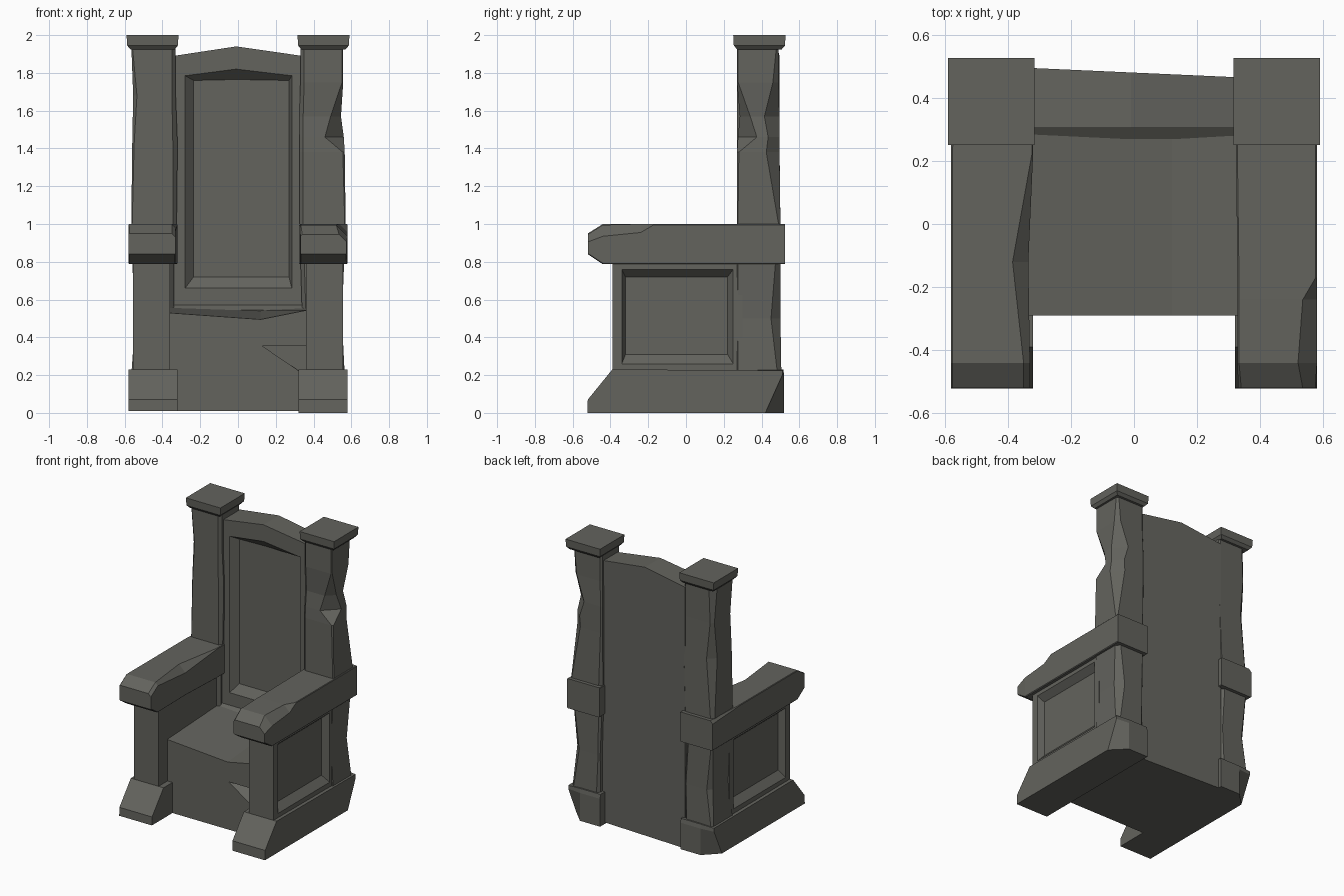
import bpy, bmesh

stone = bpy.data.materials.new("dark grey stone")
stone.diffuse_color = (0.125, 0.125, 0.11, 1)


def loft(name, rings):
    """Skin a list of equal-length point rings and cap both ends."""
    bm = bmesh.new()
    vs = [[bm.verts.new(p) for p in r] for r in rings]
    n = len(rings[0])
    for a, b in zip(vs, vs[1:]):
        for i in range(n):
            j = (i + 1) % n
            bm.faces.new((a[i], a[j], b[j], b[i]))
    bm.faces.new(vs[0][::-1])
    bm.faces.new(vs[-1])
    bmesh.ops.recalc_face_normals(bm, faces=bm.faces)
    me = bpy.data.meshes.new(name)
    bm.to_mesh(me)
    bm.free()
    me.materials.append(stone)
    ob = bpy.data.objects.new(name, me)
    bpy.context.collection.objects.link(ob)
    return ob


def octo(u0, u1, v0, v1, c):
    """Rectangle with its own cut at each corner: (u0v0, u1v0, u1v1, u0v1)."""
    a, b, d, e = c
    return [(u0, v0 + a), (u0 + a, v0), (u1 - b, v0), (u1, v0 + b),
            (u1, v1 - d), (u1 - d, v1), (u0 + e, v1), (u0, v1 - e)]


def rect(u0, u1, v0, v1):
    return [(u0, v0), (u1, v0), (u1, v1), (u0, v1)]


# worn posts: z, inner x, outer x, front y, rear y, corner cuts
posts = {
    1: [(0.20, .34, .565, .27, .505, (.01, .005, .02, .02)),
        (0.50, .34, .55, .27, .50, (.02, .005, .05, .01)),
        (1.00, .325, .57, .27, .50, (.02, .005, .01, .02)),
        (1.38, .325, .565, .27, .495, (.02, .01, .07, .01)),
        (1.46, .325, .56, .275, .495, (.02, .10, .06, .01)),
        (1.57, .325, .545, .285, .495, (.02, .055, .08, .01)),
        (1.75, .33, .557, .27, .49, (.02, .006, .03, .01)),
        (1.95, .33, .555, .27, .49, (.02, .005, .01, .01))],
    -1: [(0.20, .34, .565, .27, .505, (.01, .005, .01, .02)),
         (0.48, .34, .545, .27, .50, (.02, .02, .03, .01)),
         (0.80, .34, .56, .27, .50, (.02, .005, .01, .03)),
         (1.00, .325, .565, .27, .50, (.02, .005, .02, .02)),
         (1.42, .32, .56, .27, .495, (.025, .01, .05, .01)),
         (1.68, .33, .555, .27, .49, (.02, .02, .02, .01)),
         (1.95, .33, .565, .27, .49, (.02, .005, .04, .01))]}

# arm rests: y, inner x, outer x, bottom z, top z, corner cuts
arms = {
    1: [(-.52, .33, .575, .84, .945, (.005, .005, .04, .01)),
        (-.44, .328, .58, .787, .995, (.005, .005, .06, .005)),
        (-.24, .328, .58, .787, 1.0, (.005, .005, .045, .005)),
        (-.17, .328, .58, .787, 1.0, (.005, .005, .004, .005)),
        (.525, .32, .58, .787, 1.0, (.005, .005, .004, .004))],
    -1: [(-.52, .33, .58, .84, .95, (.005, .005, .005, .02)),
         (-.44, .33, .58, .787, 1.0, (.005, .005, .004, .02)),
         (-.12, .335, .58, .787, 1.0, (.005, .005, .004, .05)),
         (.22, .32, .58, .787, 1.0, (.005, .005, .004, .004)),
         (.525, .32, .58, .787, 1.0, (.005, .005, .02, .004))]}

for s, side in ((1, "right"), (-1, "left")):
    loft(side + "_back_post",
         [[(s * u, v, z) for u, v in octo(a, b, c, d, k)]
          for z, a, b, c, d, k in posts[s]])

    # square cap with a sloped underside
    loft(side + "_post_cap",
         [[(s * u, v, z) for u, v in rect(.315 + g, .59 - g, .25 + g, .527 - g)]
          for z, g in ((1.925, .02), (1.945, .003), (2.0, 0))])

    loft(side + "_arm_rest",
         [[(s * u, y, v) for u, v in octo(a, b, c, d, k)]
          for y, a, b, c, d, k in arms[s]])

    # foot with sloping toe and a knocked-off rear outer corner
    z0 = 0 if s > 0 else 0.01
    foot = [(-.522, z0), (-.52, .07), (-.39, .23), (.515, .23), (.52, .2), (.52, z0)]
    worn = [(-.522, z0), (-.52, .07), (-.39, .23), (.51, .225), (.51, .2), (.42, z0)]
    loft(side + "_foot",
         [[(s * .32, y, z) for y, z in foot],
          [(s * .48, y, z) for y, z in foot],
          [(s * .58, y, z) for y, z in worn]])

    # arm support wall, recessed panel on its outer face
    x = .555
    loft(side + "_arm_support",
         [[(s * u, y, z) for y, z in rect(*r)] for u, r in (
             (.36, (-.39, .30, .20, .80)),
             (x, (-.39, .30, .20, .80)),
             (x, (-.34, .25, .26, .76)),
             (x - .045, (-.32, .22, .31, .72)))])


# backrest: gabled slab with a recessed gabled panel in front
def gable(x0, x1, z0, z1, peak, y, tilt=0.0):
    pts = [(x0, z0), (x1, z0), (x1, z1), (-.01, peak), (x0, z1)]
    return [(px, y + tilt * px, pz) for px, pz in pts]


loft("backrest", [
    gable(-.34, .34, .01, 1.89, 1.94, .48, -.045),
    gable(-.34, .34, .01, 1.89, 1.94, .305),
    gable(-.28, .285, .66, 1.785, 1.82, .305),
    gable(-.235, .27, .72, 1.76, 1.765, .35)])

# bottom ledge where the backrest meets the seat
loft("back_ledge", [[(x, y, z) for y, z in ((.27, .50), (.27, .545), (.305, .57), (.35, .5))]
                    for x in (-.36, .36)])


# seat base with a broken notch under the right front corner
def base(y, corner):
    return [(-.37, y, .01), (.37, y, .01), (.37, y, corner), (.12, y, .36), (-.37, y, .36)]


loft("seat_base", [base(-.288, .19), base(-.20, .355), base(.45, .36)])

# seat slab with an uneven front edge
loft("seat", [
    [(-.37, y, .355), (.37, y, .355), (.37, y, r), (.12, y, m), (-.37, y, l)]
    for y, r, m, l in ((-.29, .545, .495, .53), (.33, .555, .545, .56))])
